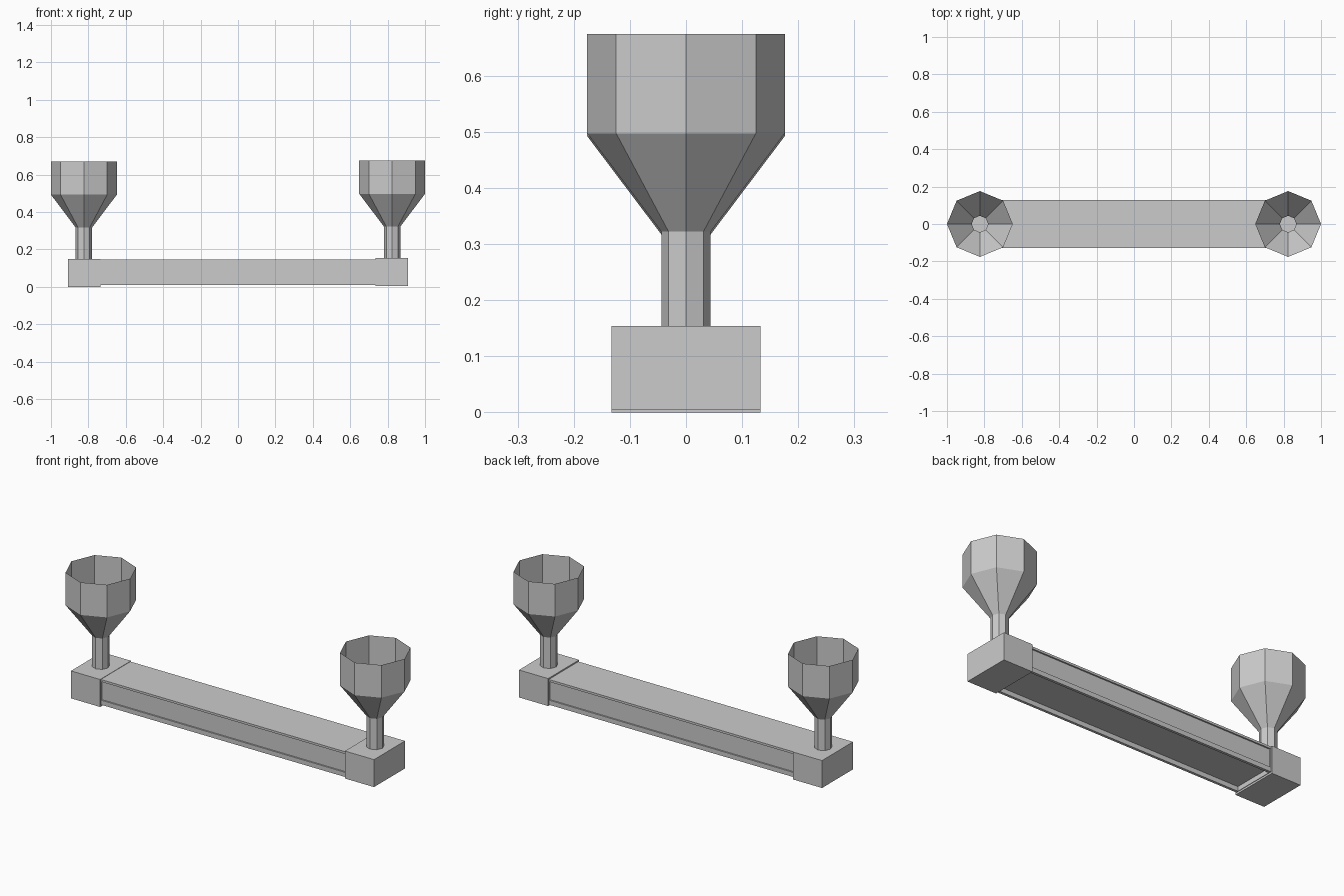
import bpy
import bmesh
from math import cos, sin, tau
from mathutils import Matrix

cube = bpy.data.objects.get("Cube")
if cube:
    bpy.data.objects.remove(cube, do_unlink=True)

grey = bpy.data.materials.new("plain grey")
grey.use_nodes = True
COLOUR = (0.6, 0.6, 0.6, 1)
grey.diffuse_color = COLOUR
grey.node_tree.nodes["Principled BSDF"].inputs["Base Color"].default_value = COLOUR


def finish(name, bm):
    mesh = bpy.data.meshes.new(name)
    bm.to_mesh(mesh)
    bm.free()
    mesh.materials.append(grey)
    obj = bpy.data.objects.new(name, mesh)
    bpy.context.collection.objects.link(obj)
    return obj


def box(x0, x1, y0, y1, z0, z1):
    bm = bmesh.new()
    size = Matrix.Diagonal((x1 - x0, y1 - y0, z1 - z0, 1))
    place = Matrix.Translation(((x0 + x1) / 2, (y0 + y1) / 2, (z0 + z1) / 2))
    bmesh.ops.create_cube(bm, size=1, matrix=place @ size)
    return bm


def goblet(name, x, z):
    # Open eight-sided stem, cone and cup wall, sharing one skin
    bm = bmesh.new()
    rings = []
    for radius, height in ((0.044, 0.14), (0.044, 0.317), (0.176, 0.492), (0.176, 0.669)):
        rings.append([bm.verts.new((x + radius * cos(tau * i / 8),
                                    radius * sin(tau * i / 8), z + height)) for i in range(8)])
    for low, high in zip(rings, rings[1:]):
        for i in range(8):
            j = (i + 1) % 8
            bm.faces.new((low[i], low[j], high[j], high[i]))
    finish(name, bm)


# Beam with sunken side panels and a sunken underside
bm = box(-0.735, 0.735, -0.127, 0.127, 0.01, 0.147)
bm.normal_update()
for face in list(bm.faces):
    if abs(face.normal.y) > 0.5 or face.normal.z < -0.5:
        side = abs(face.normal.y) > 0.5
        direction = face.normal.copy()
        depth = 0.008 if side else 0.025
        bmesh.ops.inset_region(bm, faces=[face], thickness=0.013 if side else 0.02)
        if side:
            # Raise the lower lip and run the panel out to the end blocks
            for v in face.verts:
                v.co.z = 0.135 if v.co.z > 0.08 else 0.035
        for v in face.verts:
            v.co.x = 0.732 if v.co.x > 0 else -0.732
        walls = bmesh.ops.extrude_discrete_faces(bm, faces=[face])["faces"]
        for v in walls[0].verts:
            v.co -= direction * depth
        # Close the walls between the lip and the sunken panel
        loose = [e for e in bm.edges if e.is_boundary]
        bmesh.ops.bridge_loops(bm, edges=loose)
bmesh.ops.recalc_face_normals(bm, faces=bm.faces[:])
finish("beam", bm)

# End blocks and goblets; the left pair sits a touch higher
for name, side, lift in (("left", 1, 0.005), ("right", -1, 0)):
    inner, outer = sorted((side * 0.735, side * 0.91))
    finish(name + "_end_block", box(inner, outer, -0.133, 0.133, lift, lift + 0.149))
    goblet(name + "_goblet", side * 0.824, lift)
